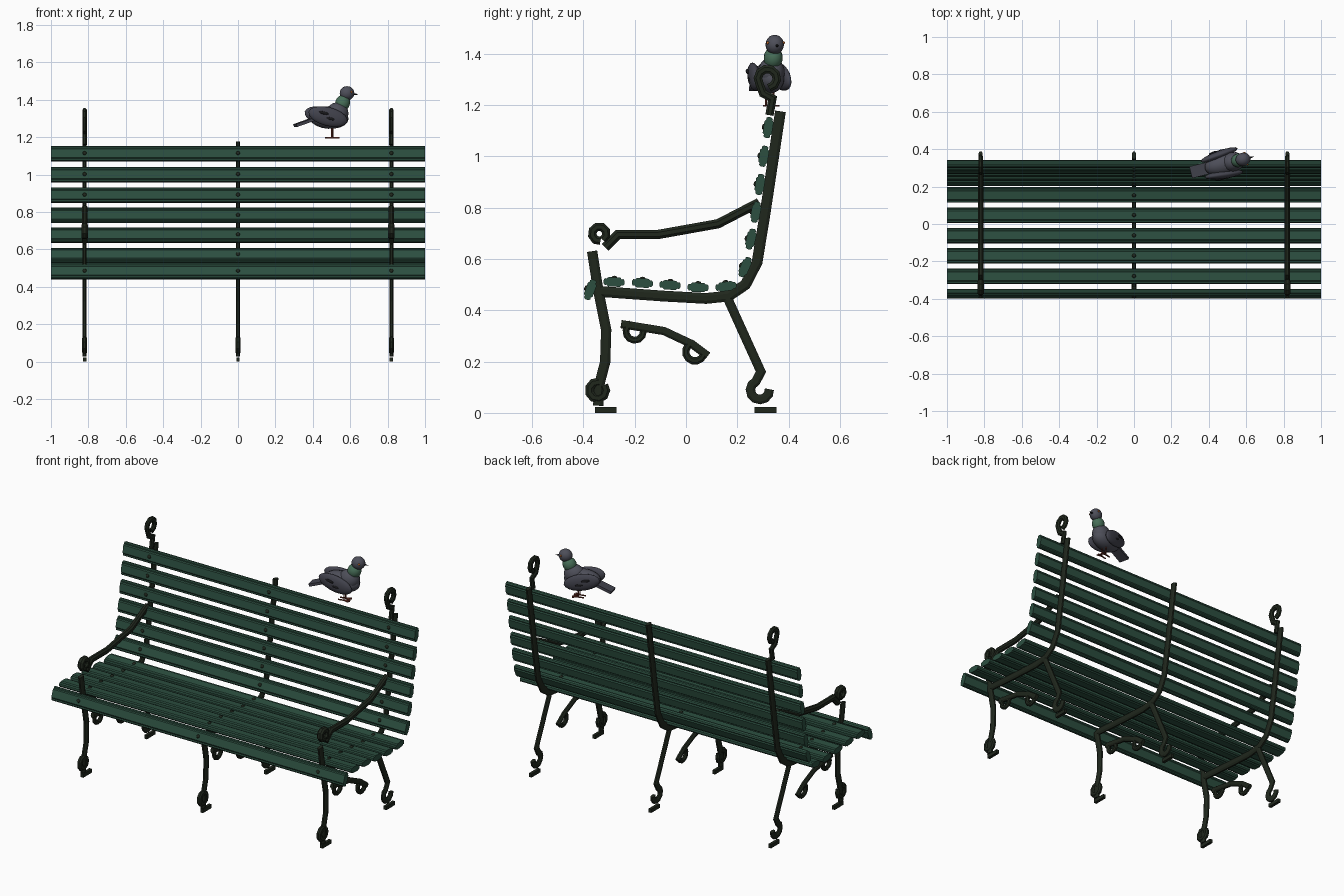
import bpy, bmesh, math
from mathutils import Matrix, Vector

cube = bpy.data.objects.get("Cube")
if cube:
    bpy.data.objects.remove(cube, do_unlink=True)


def material(name, rgb):
    m = bpy.data.materials.new(name)
    m.use_nodes = True
    m.diffuse_color = (*rgb, 1)
    m.node_tree.nodes["Principled BSDF"].inputs["Base Color"].default_value = (*rgb, 1)
    return m


GREEN = material("green paint", (0.025, 0.078, 0.051))
IRON = material("dark cast iron", (0.014, 0.02, 0.012))
GREY = material("grey feathers", (0.075, 0.077, 0.1))
WING = material("dark grey feathers", (0.055, 0.056, 0.075))
NECK = material("green neck feathers", (0.065, 0.16, 0.1))
BLACK = material("black", (0.01, 0.01, 0.012))
RED = material("red legs", (0.17, 0.035, 0.02))
ORANGE = material("orange eye", (0.5, 0.13, 0.02))


def finish(name, bm, mat, smooth=False):
    bmesh.ops.recalc_face_normals(bm, faces=bm.faces)
    mesh = bpy.data.meshes.new(name)
    bm.to_mesh(mesh)
    bm.free()
    mesh.materials.append(mat)
    for p in mesh.polygons:
        p.use_smooth = smooth
    ob = bpy.data.objects.new(name, mesh)
    bpy.context.collection.objects.link(ob)
    return ob


def loft(bm, rings):
    """Skin closed rings of points and cap both ends."""
    rows = [[bm.verts.new(p) for p in ring] for ring in rings]
    n = len(rows[0])
    for a, b in zip(rows, rows[1:]):
        for i in range(n):
            j = (i + 1) % n
            bm.faces.new((a[i], a[j], b[j], b[i]))
    bm.faces.new(rows[0])
    bm.faces.new(rows[-1][::-1])


def bar(name, x, path, w=0.021, d=0.011):
    """Sweep a chamfered bar along a path of (y, z) points."""
    pts = [Vector(p) for p in path]
    section = [(1, .45), (.45, 1), (-.45, 1), (-1, .45),
               (-1, -.45), (-.45, -1), (.45, -1), (1, -.45)]
    rings = []
    for i, p in enumerate(pts):
        before = (p - pts[i - 1]).normalized() if i else None
        after = (pts[i + 1] - p).normalized() if i < len(pts) - 1 else None
        t = ((before or after) + (after or before)).normalized()
        k = w / max(0.8, t.dot(after or before))
        rings.append([(x + v * d, p.x - t.y * u * k, p.y + t.x * u * k)
                      for u, v in section])
    bm = bmesh.new()
    loft(bm, rings)
    return finish(name, bm, IRON)


def arc(cy, cz, r, start, end, n=8):
    """Points on an arc, angles in degrees."""
    angles = [math.radians(start + (end - start) * i / n) for i in range(n + 1)]
    return [(cy + r * math.cos(a), cz + r * math.sin(a)) for a in angles]


# Wooden slats: y, z and tilt of each
slats = [("front", -.373, .48, 70),
         ("seat", -.28, .51, -3), ("seat", -.17, .506, -4), ("seat", -.062, .498, -4),
         ("seat", .047, .489, -2), ("seat", .156, .493, 8),
         ("back", .23, .568, 66), ("back", .253, .677, 77), ("back", .272, .782, 80),
         ("back", .288, .89, 81), ("back", .303, 1.0, 81), ("back", .32, 1.112, 81)]
quarter = [(.041, .006), (.036, .013), (.029, .012), (.023, .018)]
profile = (quarter + [(-u, v) for u, v in quarter[::-1]]
           + [(-u, -v) for u, v in quarter] + [(u, -v) for u, v in quarter[::-1]])
frames = (("right", -.82), ("middle", 0), ("left", .82))
for i, (kind, y, z, tilt) in enumerate(slats):
    a = math.radians(tilt)
    c, s = math.cos(a), math.sin(a)
    bm = bmesh.new()
    loft(bm, [[(x, y + u * c - v * s, z + u * s + v * c) for u, v in profile]
              for x in (-1, 1)])
    finish(f"{kind}_slat_{i}", bm, GREEN)
    # Bolt heads where the slat crosses each frame
    bm = bmesh.new()
    for _, x in frames:
        m = (Matrix.Translation((x, y - .018 * s, z + .018 * c))
             @ Matrix.Rotation(a, 4, "X") @ Matrix.Diagonal((1, 1, .6, 1)))
        bmesh.ops.create_uvsphere(bm, u_segments=8, v_segments=6, radius=.011, matrix=m)
    finish(f"slat_bolts_{i}", bm, IRON, True)

# Cast iron frames
back_rail = [(.368, 1.175), (.307, .77), (.277, .587), (.232, .5), (.165, .455),
             (.078, .446), (-.086, .455), (-.335, .473)]
lower_leg = [(-.342, .479), (-.311, .323), (-.315, .198), (-.338, .11), (-.342, .028)]
for side, x in frames:
    bar(f"{side}_back_and_seat_rail", x, back_rail)
    post = [(-.366, .63)] if x else []
    bar(f"{side}_front_leg", x, post + lower_leg, .02)
    bar(f"{side}_front_foot_scroll", x, arc(-.345, .088, .032, 80, 400), .017, .013)
    bar(f"{side}_rear_leg", x, [(.156, .46), (.292, .16)]
        + arc(.288, .089, .037, 115, 365), .018)
    bar(f"{side}_brace", x, [(-.253, .346), (-.086, .319), (.023, .268), (.085, .222)], .016)
    bar(f"{side}_brace_front_scroll", x, arc(-.2, .317, .034, 110, 360), .013)
    bar(f"{side}_brace_rear_scroll", x, arc(.035, .238, .036, 110, 340), .014)
    for name, y in (("front", -.313), ("rear", .31)):
        bm = bmesh.new()
        bmesh.ops.create_cube(bm, size=1, matrix=Matrix.Translation((x, y, .0115))
                              @ Matrix.Diagonal((.018, .085, .023, 1)))
        finish(f"{side}_{name}_foot_pad", bm, IRON)
    if x:
        # Armrest with rolled end, and the hook on top of the back
        bar(f"{side}_armrest", x, [(.285, .82), (.125, .737), (-.11, .695),
                                   (-.265, .695), (-.315, .645)], .018, .015)
        bar(f"{side}_armrest_scroll", x, arc(-.338, .698, .028, -60, 280), .016, .018)
        bar(f"{side}_top_hook", x, [(.325, 1.16), (.337, 1.225), (.3, 1.245)]
            + arc(.317, 1.303, .037, 215, -80), .016, .012)

# Bird, built around its body centre and turned on its perch
perch = Matrix.Translation((.48, .32, 1.305)) @ Matrix.Rotation(math.radians(14), 4, "Z")


def bird_part(name, mat, loc, size, pitch=0, yaw=0, shape="ball"):
    bm = bmesh.new()
    m = (perch @ Matrix.Translation(loc) @ Matrix.Rotation(math.radians(yaw), 4, "Z")
         @ Matrix.Rotation(math.radians(pitch), 4, "Y") @ Matrix.Diagonal((*size, 1)))
    if shape == "ball":
        bmesh.ops.create_uvsphere(bm, u_segments=16, v_segments=10, radius=1, matrix=m)
    elif shape == "box":
        bmesh.ops.create_cube(bm, size=2, matrix=m)
    else:
        bmesh.ops.create_cone(bm, cap_ends=True, segments=8, radius1=1,
                              radius2=0 if shape == "cone" else 1, depth=2, matrix=m)
    return finish(name, bm, mat, shape == "ball")


bird_part("bird_body", GREY, (.005, 0, 0), (.11, .06, .06), 4)
bird_part("bird_breast", GREY, (.05, 0, .02), (.065, .052, .06), -35)
bird_part("bird_neck", NECK, (.082, 0, .078), (.04, .037, .044), 20)
bird_part("bird_head", GREY, (.106, 0, .13), (.04, .036, .038))
bird_part("bird_beak", BLACK, (.15, 0, .125), (.009, .009, .02), 95, shape="cone")
bird_part("bird_tail", WING, (-.125, 0, -.024), (.058, .032, .008), -19, shape="box")
for side, s in (("left", 1), ("right", -1)):
    bird_part(f"bird_{side}_wing", WING, (-.012, s * .054, .005), (.108, .022, .05), 14, s * 6)
    for i, (u, z) in enumerate(((-.04, .025), (-.005, -.005))):
        bird_part(f"bird_{side}_wing_bar_{i}", BLACK, (u, s * .073, z),
                  (.026, .006, .008), 14, s * 6)
    bird_part(f"bird_{side}_eye", ORANGE, (.122, s * .032, .137), (.006, .005, .006))
    bird_part(f"bird_{side}_leg", RED, (.025, s * .015, -.075), (.004, .004, .035), shape="rod")
    for toe in (-25, 0, 25, 180):
        a = math.radians(toe)
        bird_part(f"bird_{side}_toe_{toe}", RED,
                  (.025 + .017 * math.cos(a), s * .015 + .017 * math.sin(a), -.108),
                  (.018, .003, .003), 0, toe, "box")
